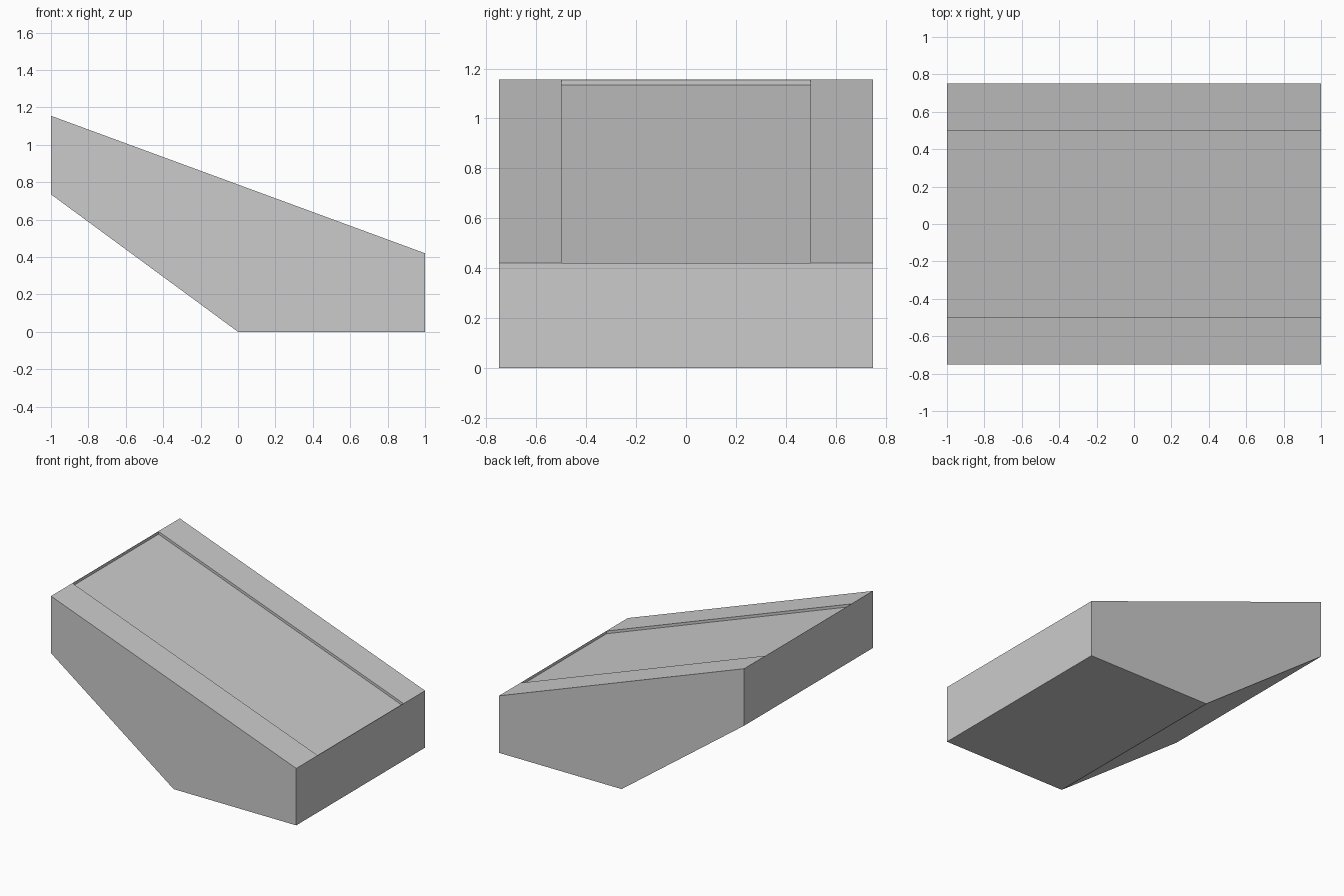
import bpy, bmesh

if "Cube" in bpy.data.objects:
    bpy.data.objects.remove(bpy.data.objects["Cube"])


def prism(name, profile, half_width):
    """Extrude an XZ profile symmetrically along y."""
    bm = bmesh.new()
    face = bm.faces.new([bm.verts.new((x, -half_width, z)) for x, z in profile])
    ext = bmesh.ops.extrude_face_region(bm, geom=[face])
    verts = [v for v in ext["geom"] if isinstance(v, bmesh.types.BMVert)]
    bmesh.ops.translate(bm, verts=verts, vec=(0, 2 * half_width, 0))
    bmesh.ops.recalc_face_normals(bm, faces=bm.faces)
    mesh = bpy.data.meshes.new(name)
    bm.to_mesh(mesh)
    bm.free()
    obj = bpy.data.objects.new(name, mesh)
    bpy.context.collection.objects.link(obj)
    return obj


def top(x):
    """Height of the sloping top surface."""
    return 0.7875 - 0.3675 * x


# Wedge body: sloping top, flat front foot, angled underside
body = prism("ramp_body",
             [(-1, top(-1)), (-1, 0.735), (0, 0), (1, 0), (1, top(1))], 0.75)

# Shallow channel along the top, closed at both ends by a very thin rim
depth, end = 0.02, 0.998
cutter = prism("channel_cutter",
               [(-end, top(-end) - depth), (end, top(end) - depth),
                (end, top(end) + 0.2), (-end, top(-end) + 0.2)], 0.5)
cutter.hide_render = True
cutter.hide_viewport = True

cut = body.modifiers.new("channel", 'BOOLEAN')
cut.operation = 'DIFFERENCE'
cut.solver = 'EXACT'
cut.object = cutter
